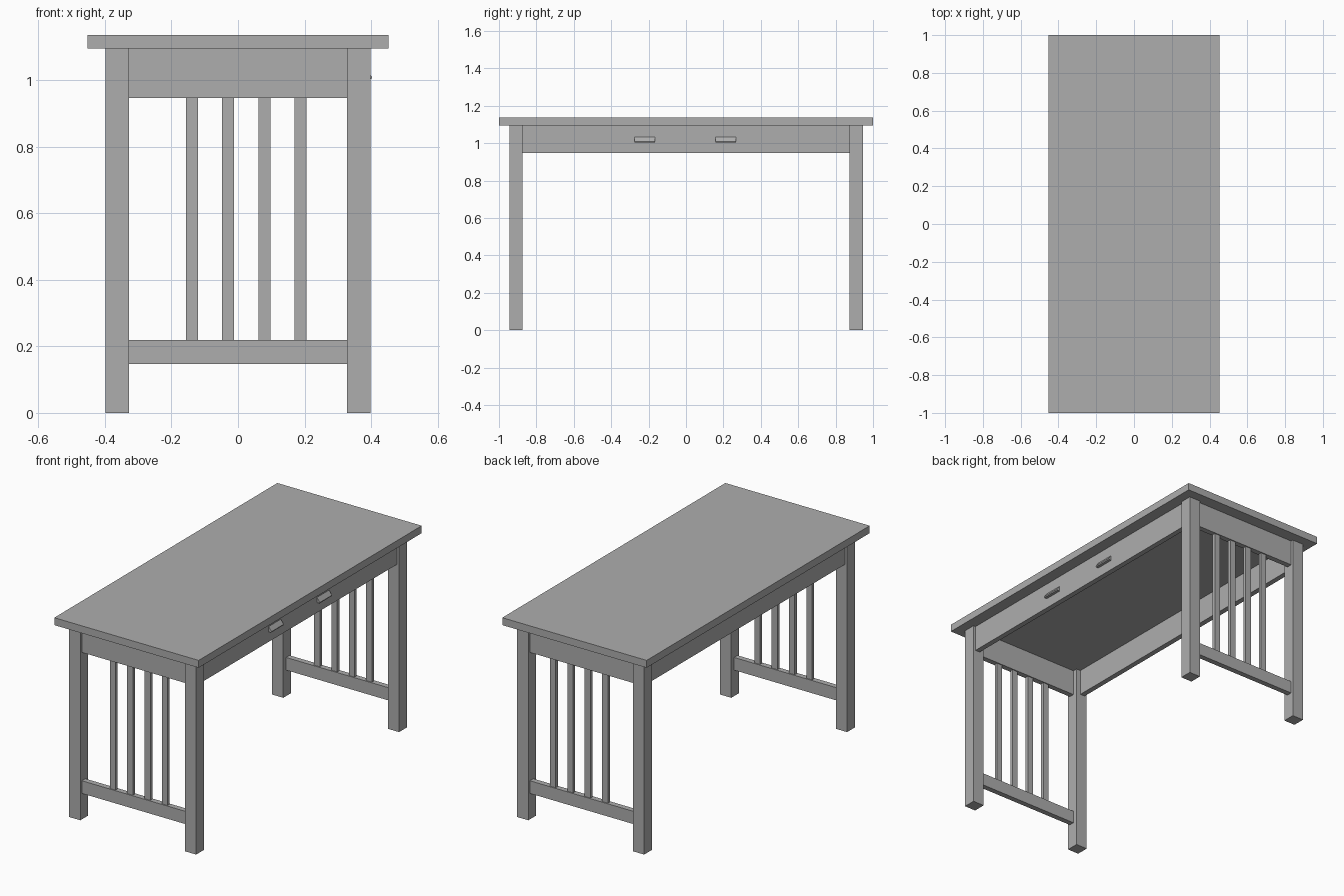
import bpy
import bmesh
from mathutils import Vector

cube = bpy.data.objects.get("Cube")
if cube:
    bpy.data.objects.remove(cube, do_unlink=True)

# Single plain grey finish
GREY = (0.42, 0.42, 0.42, 1.0)
grey = bpy.data.materials.new("plain_grey")
grey.use_nodes = True
grey.diffuse_color = GREY
grey.node_tree.nodes["Principled BSDF"].inputs["Base Color"].default_value = GREY


def finish(name, bm):
    bmesh.ops.recalc_face_normals(bm, faces=bm.faces)
    mesh = bpy.data.meshes.new(name)
    bm.to_mesh(mesh)
    bm.free()
    mesh.materials.append(grey)
    obj = bpy.data.objects.new(name, mesh)
    bpy.context.collection.objects.link(obj)
    return obj


def box(name, xs, ys, zs):
    """Box spanning the given (min, max) ranges."""
    bm = bmesh.new()
    bmesh.ops.create_cube(bm, size=1)
    for v in bm.verts:
        v.co = Vector([(lo + hi) / 2 + c * (hi - lo)
                       for c, (lo, hi) in zip(v.co, (xs, ys, zs))])
    return finish(name, bm)


def span(sign, inner, outer):
    return tuple(sorted((sign * inner, sign * outer)))


def pull(name, y0, y1):
    """Wedge-shaped drawer pull extruded along y."""
    bm = bmesh.new()
    profile = [(0.385, 1.034), (0.403, 1.010), (0.401, 1.004), (0.385, 1.004)]
    face = bm.faces.new([bm.verts.new((x, y0, z)) for x, z in profile])
    ext = bmesh.ops.extrude_face_region(bm, geom=[face])
    moved = [g for g in ext["geom"] if isinstance(g, bmesh.types.BMVert)]
    bmesh.ops.translate(bm, verts=moved, vec=(0, y1 - y0, 0))
    return finish(name, bm)


UNDER = 1.095          # underside of the top
APRON = (0.947, UNDER)
RAIL = (0.147, 0.219)

box("table_top", (-0.453, 0.453), (-1, 1), (UNDER, 1.137))

# Legs and long aprons
for sx, side in ((1, "left"), (-1, "right")):
    for sy, end in ((-1, "front"), (1, "back")):
        box(f"{end}_{side}_leg", span(sx, 0.328, 0.399),
            span(sy, 0.874, 0.945), (0, UNDER))
    box(f"{side}_apron", span(sx, 0.355, 0.385), (-0.874, 0.874), APRON)

# End frames: apron, lower rail and four slats
for sy, end in ((-1, "front"), (1, "back")):
    depth = span(sy, 0.9, 0.931)
    box(f"{end}_apron", (-0.328, 0.328), depth, APRON)
    box(f"{end}_rail", (-0.328, 0.328), depth, RAIL)
    for i in range(4):
        x = -0.139 + i * 0.109
        box(f"{end}_slat_{i + 1}", (x - 0.018, x + 0.018),
            span(sy, 0.906, 0.925), (RAIL[1], APRON[0]))

# Drawer pulls on the left side
pull("front_pull", -0.275, -0.166)
pull("back_pull", 0.158, 0.267)
